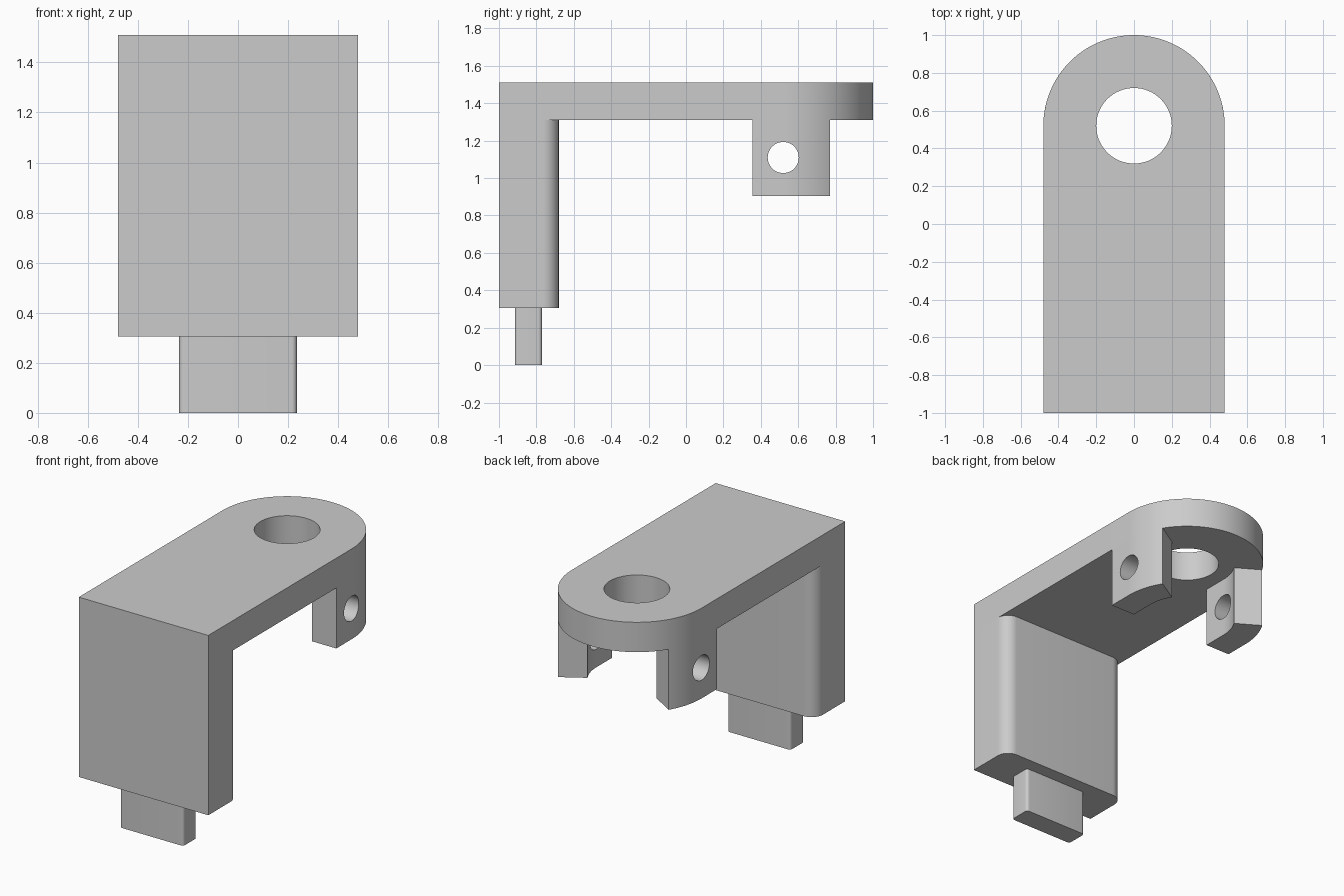
import bpy
import bmesh
from math import asin, cos, pi, radians, sin
from mathutils import Matrix

if "Cube" in bpy.data.objects:
    bpy.data.objects.remove(bpy.data.objects["Cube"], do_unlink=True)

# Main dimensions
HALF = 0.48                      # half width, and radius of the rounded end
PIVOT = 0.52                     # y of the hole and rounded end centre
LEG_BOTTOM, PLATE_BOTTOM, TOP = 0.305, 1.31, 1.51

grey = bpy.data.materials.new("plain_grey")
grey.use_nodes = True
grey.diffuse_color = (0.6, 0.6, 0.6, 1)
grey.node_tree.nodes["Principled BSDF"].inputs["Base Color"].default_value = (0.6, 0.6, 0.6, 1)


def arc(cx, cy, r, start, end, steps=32):
    angles = [start + (end - start) * i / steps for i in range(steps + 1)]
    return [(cx + r * cos(a), cy + r * sin(a)) for a in angles]


def finish(name, bm):
    bmesh.ops.recalc_face_normals(bm, faces=bm.faces)
    mesh = bpy.data.meshes.new(name)
    bm.to_mesh(mesh)
    bm.free()
    mesh.materials.append(grey)
    obj = bpy.data.objects.new(name, mesh)
    bpy.context.collection.objects.link(obj)
    return obj


def prism(name, outline, z0, z1):
    bm = bmesh.new()
    face = bm.faces.new([bm.verts.new((x, y, z0)) for x, y in outline])
    top = bmesh.ops.extrude_face_region(bm, geom=[face])["geom"]
    verts = [v for v in top if isinstance(v, bmesh.types.BMVert)]
    bmesh.ops.translate(bm, verts=verts, vec=(0, 0, z1 - z0))
    return finish(name, bm)


def cylinder(name, radius, depth, location, turn=0):
    bm = bmesh.new()
    matrix = Matrix.Translation(location) @ Matrix.Rotation(turn, 4, 'Y')
    bmesh.ops.create_cone(bm, cap_ends=True, segments=64, radius1=radius,
                          radius2=radius, depth=depth, matrix=matrix)
    obj = finish(name, bm)
    obj.hide_render = True
    return obj


def activate(obj):
    bpy.ops.object.select_all(action='DESELECT')
    obj.select_set(True)
    bpy.context.view_layer.objects.active = obj


def drill(obj, cutter):
    mod = obj.modifiers.new("hole", 'BOOLEAN')
    mod.operation, mod.solver, mod.object = 'DIFFERENCE', 'EXACT', cutter
    activate(obj)
    bpy.ops.object.modifier_apply(modifier=mod.name)
    bpy.data.objects.remove(cutter, do_unlink=True)


# Top plate with a rounded back end and a vertical hole
plate = prism("top_plate", [(-HALF, -1), (HALF, -1)] + arc(0, PIVOT, HALF, 0, pi, 64),
              PLATE_BOTTOM, TOP)
drill(plate, cylinder("plate_hole_cutter", 0.2, 1, (0, PIVOT, TOP)))

# Front leg with rounded back corners
r, back = 0.085, -0.68
leg = prism("front_leg", [(-HALF, -1), (HALF, -1)]
            + arc(HALF - r, back - r, r, 0, pi / 2, 12)
            + arc(r - HALF, back - r, r, pi / 2, pi, 12),
            LEG_BOTTOM, PLATE_BOTTOM)

# Tab under the leg with softened corners
r, hx, hy, cy = 0.02, 0.235, 0.0725, -0.8425
corners = [(1, 1), (-1, 1), (-1, -1), (1, -1)]
tab_outline = []
for i, (sx, sy) in enumerate(corners):
    tab_outline += arc(sx * (hx - r), cy + sy * (hy - r), r, i * pi / 2, (i + 1) * pi / 2, 6)
tab = prism("bottom_tab", tab_outline, 0, LEG_BOTTOM)

# Pair of hanging lugs following the rounded end, cross-drilled
inner, front, sweep = 0.3, 0.355, asin(0.25 / HALF)
lug_outline = ([(inner, front), (HALF, front)]
               + arc(0, PIVOT, HALF, 0, sweep, 16)
               + arc(0, PIVOT, inner, sweep, 0, 16))
lugs = prism("hanging_lugs", lug_outline, 0.905, PLATE_BOTTOM)
mirror = lugs.modifiers.new("mirror", 'MIRROR')
activate(lugs)
bpy.ops.object.modifier_apply(modifier=mirror.name)
drill(lugs, cylinder("lug_hole_cutter", 0.083, 2, (0, PIVOT, 1.11), pi / 2))

for part in (plate, leg, tab, lugs):
    activate(part)
    bpy.ops.object.shade_smooth_by_angle(angle=radians(30))
